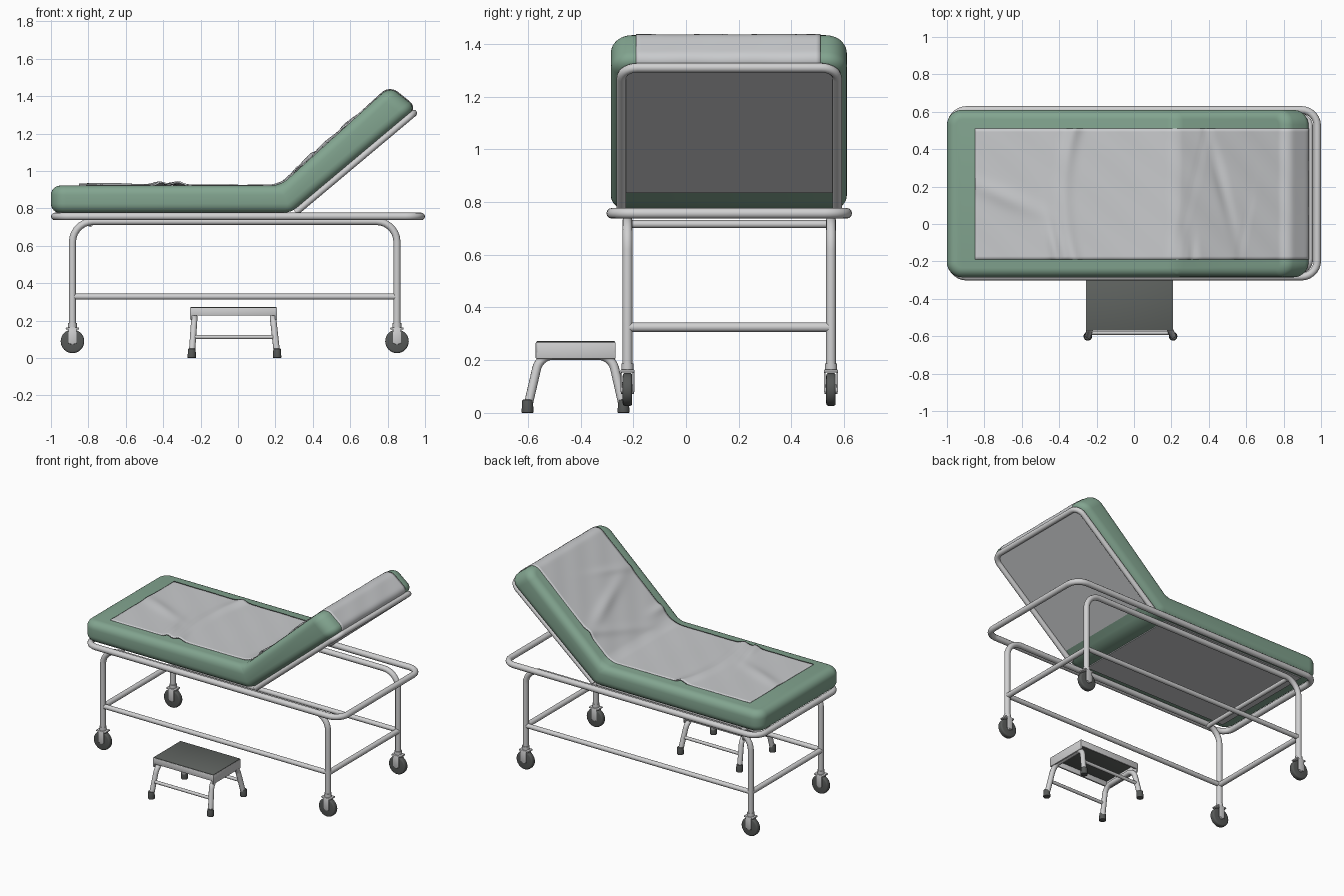
import bpy, bmesh, math
from mathutils import Vector, Matrix

if "Cube" in bpy.data.objects:
    bpy.data.objects.remove(bpy.data.objects["Cube"])


def mat(name, c):
    m = bpy.data.materials.new(name)
    m.diffuse_color = (*c, 1)
    m.use_nodes = True
    m.node_tree.nodes["Principled BSDF"].inputs["Base Color"].default_value = m.diffuse_color
    return m


GREEN = mat("green vinyl", (0.225, 0.375, 0.278))
SHEET = mat("sheet grey", (0.59, 0.60, 0.615))
METAL = mat("painted metal", (0.63, 0.63, 0.635))
RUBBER = mat("dark rubber", (0.095, 0.10, 0.097))
TREAD = mat("tread grey", (0.115, 0.125, 0.117))


def finish(ob, m, angle=40):
    ob.data.materials.append(m)
    bpy.ops.object.select_all(action='DESELECT')
    ob.select_set(True)
    bpy.context.view_layer.objects.active = ob
    bpy.ops.object.shade_smooth_by_angle(angle=math.radians(angle))
    return ob


def from_bm(name, bm, m, bevel=0, seg=2, angle=40):
    bmesh.ops.recalc_face_normals(bm, faces=bm.faces)
    if bevel:
        edges = [e for e in bm.edges if e.calc_face_angle(0) > 0.5]
        bmesh.ops.bevel(bm, geom=edges, offset=bevel, segments=seg, affect='EDGES', profile=0.5)
    me = bpy.data.meshes.new(name)
    bm.to_mesh(me)
    bm.free()
    ob = bpy.data.objects.new(name, me)
    bpy.context.collection.objects.link(ob)
    return finish(ob, m, angle)


def box(name, lo, hi, m, bevel=0, seg=2, xf=None):
    lo, hi = Vector(lo), Vector(hi)
    bm = bmesh.new()
    bmesh.ops.create_cube(bm, size=1)
    for v in bm.verts:
        v.co = Vector(v.co[i] * (hi - lo)[i] + (lo + hi)[i] / 2 for i in range(3))
    if xf:
        bm.transform(xf)
    return from_bm(name, bm, m, bevel, seg)


def cyl(name, c, r, depth, m, axis='Z', bevel=0, n=24, r2=None):
    bm = bmesh.new()
    bmesh.ops.create_cone(bm, cap_ends=True, segments=n, radius1=r, radius2=r2 or r, depth=depth)
    if bevel:
        rim = [e for e in bm.edges if e.calc_face_angle(0) > 1]
        bmesh.ops.bevel(bm, geom=rim, offset=bevel, segments=3, affect='EDGES', profile=0.5)
    if axis == 'Y':
        bm.transform(Matrix.Rotation(math.pi / 2, 4, 'X'))
    bm.transform(Matrix.Translation(c))
    return from_bm(name, bm, m)


def fillet(pts, r, closed=False, n=7):
    """Round the corners of a polyline."""
    pts = [Vector(p) for p in pts]
    out = []
    for i, p in enumerate(pts):
        if not closed and i in (0, len(pts) - 1):
            out.append(p)
            continue
        a = p + (pts[i - 1] - p).normalized() * r
        b = p + (pts[(i + 1) % len(pts)] - p).normalized() * r
        h1, h2 = a.lerp(p, 0.55), b.lerp(p, 0.55)
        for k in range(n + 1):
            t = k / n
            u = 1 - t
            out.append(a * u**3 + h1 * 3 * u * u * t + h2 * 3 * u * t * t + b * t**3)
    return out


def tube(name, pts, rad, m=METAL, r=0, closed=False):
    if r:
        pts = fillet(pts, r, closed)
    cu = bpy.data.curves.new(name, 'CURVE')
    cu.dimensions = '3D'
    cu.bevel_depth = rad
    cu.bevel_resolution = 4
    cu.use_fill_caps = True
    sp = cu.splines.new('POLY')
    sp.points.add(len(pts) - 1)
    for q, p in zip(sp.points, pts):
        q.co = (*p, 1)
    sp.use_cyclic_u = closed
    ob = bpy.data.objects.new(name, cu)
    bpy.context.collection.objects.link(ob)
    bpy.ops.object.select_all(action='DESELECT')
    ob.select_set(True)
    bpy.context.view_layer.objects.active = ob
    bpy.ops.object.convert(target='MESH')
    ob = bpy.context.view_layer.objects.active
    ob.data.materials.clear()
    return finish(ob, m)


# Backrest frame of reference: s along the slope, t off its underside
A = math.radians(40)
ZB, T = 0.775, 0.147
D, N = Vector((math.cos(A), 0, math.sin(A))), Vector((-math.sin(A), 0, math.cos(A)))
P0 = Vector((0.285, 0, ZB))


def slope(s, t, y=0):
    return P0 + D * s + N * t + Vector((0, y, 0))


Y0, Y1 = -0.285, 0.61
LOW, TOP = slope(0.875, 0), slope(0.838, 0.18)   # raised end, thicker than the bend
BEND = Vector((0.227, 0, ZB + T))

# Mattress: bent profile extruded across, end corners rounded first
prof = [Vector((-1, 0, ZB)), P0, LOW, TOP, BEND, Vector((-1, 0, ZB + T))]
bm = bmesh.new()
ra, rb = [[bm.verts.new((p.x, y, p.z)) for p in prof] for y in (Y0, Y1)]
for i in range(6):
    j = (i + 1) % 6
    bm.faces.new((ra[i], ra[j], rb[j], rb[i]))
for r in (ra, rb):
    bm.faces.new((r[0], r[1], r[4], r[5]))
    bm.faces.new((r[1], r[2], r[3], r[4]))
bmesh.ops.recalc_face_normals(bm, faces=bm.faces)
ends = [bm.edges.get((r[a], r[b])) for r in (ra, rb) for a, b in ((0, 5), (2, 3))]
bmesh.ops.bevel(bm, geom=ends, offset=0.08, segments=8, affect='EDGES', profile=0.5)
from_bm("mattress", bm, GREEN, bevel=0.05, seg=6, angle=50)

# Wrinkled sheet: runs along the top and wraps the raised end
path = fillet([(-0.85, 0, ZB + T), BEND, TOP, LOW, slope(0.79, 0)], 0.05)
pts = []
for a, b in zip(path, path[1:]):
    k = max(1, round((b - a).length / 0.015))
    pts += [a.lerp(b, i / k) for i in range(k)]
pts.append(path[-1])


def ridge(d, w):
    return math.exp(-(d / w) ** 2)


def wrinkle(u, y):
    v = (y - 0.16) / 0.35
    h = 0.018 * ridge(u - 0.48 - 0.05 * v * v, 0.035) * (0.5 + 0.5 * v * v)
    h += 0.018 * ridge(u - 0.36 + 0.08 * v, 0.03) * ridge(v + 0.9, 0.5)
    h += 0.010 * ridge(v + 0.1 + 1.2 * (u - 0.2), 0.13) * ridge(u - 0.15, 0.2)
    h += 0.014 * ridge(u - 1.18 - 0.12 * v, 0.035) * (0.6 + 0.4 * v)
    h += 0.014 * ridge(u - 1.20, 0.03) * ridge(v + 1, 0.3)
    h += 0.012 * ridge(u - 1.42 + 0.12 * v, 0.04) * ridge(v - 0.1, 0.7)
    h += 0.010 * ridge(u - 1.62 - 0.1 * v, 0.03) * ridge(v + 0.6, 0.5)
    return h + 0.0015 * math.sin(17 * u + 4 * v) * math.sin(5 * v + 6 * u)


bm = bmesh.new()
rows, u, M = [], 0, 40
for i, p in enumerate(pts):
    tan = (pts[min(i + 1, len(pts) - 1)] - pts[max(i - 1, 0)]).normalized()
    nor = Vector((-tan.z, 0, tan.x))
    if i:
        u += (p - pts[i - 1]).length
    row = []
    for j in range(M + 1):
        y = -0.19 + 0.70 * j / M
        row.append(bm.verts.new(p + nor * (0.004 + wrinkle(u, y)) + Vector((0, y, 0))))
    rows.append(row)
for a, b in zip(rows, rows[1:]):
    for j in range(M):
        bm.faces.new((a[j], b[j], b[j + 1], a[j + 1]))
sheet = from_bm("sheet", bm, SHEET, angle=60)
# the thickness goes down into the mattress
flip = 1 if sheet.data.polygons[0].normal.z > 0 else -1
so = sheet.modifiers.new("thickness", 'SOLIDIFY')
so.thickness, so.offset = 0.008, -flip

# Underside panels
box("base_panel", (-0.91, -0.22, 0.769), (0.2, 0.545, 0.777), SHEET)
rot = Matrix.Translation(P0) @ Matrix.Rotation(-A, 4, 'Y')
box("backrest_panel", (0.1, -0.235, -0.006), (0.83, 0.56, 0.002), SHEET, xf=rot)

# Backrest tube
tube("backrest_tube", [slope(0.02, -0.012, -0.245), slope(0.845, -0.012, -0.245),
                       slope(0.845, -0.012, 0.573), slope(0.02, -0.012, 0.573)], 0.018, r=0.06)

# Upper rail loop
tube("bed_rail", [(-0.98, -0.282, 0.757), (0.98, -0.282, 0.757), (0.98, 0.61, 0.757), (-0.98, 0.61, 0.757)],
     0.02, r=0.085, closed=True)

# Leg frames, stretchers, casters
XL, XR, YF, YB = -0.885, 0.85, -0.222, 0.55
for side, y in (("front", YF), ("back", YB)):
    tube(side + "_leg_frame", [(XL, y, 0.165), (XL, y, 0.73), (XR, y, 0.73), (XR, y, 0.165)], 0.019, r=0.11)
    tube(side + "_stretcher", [(XL, y, 0.328), (XR, y, 0.328)], 0.016)
    for end, x in (("foot", XL), ("head", XR)):
        n = f"{side}_{end}_caster"
        cyl(n + "_wheel", (x, y, 0.089), 0.063, 0.036, RUBBER, 'Y', bevel=0.01, n=32)
        cyl(n + "_hub", (x, y, 0.089), 0.018, 0.05, METAL, 'Y', bevel=0.004)
        cyl(n + "_collar", (x, y, 0.172), 0.023, 0.03, METAL)
        box(n + "_crown", (x - 0.036, y - 0.027, 0.153), (x + 0.036, y + 0.027, 0.164), METAL, 0.004)
        for k in (-1, 1):
            box(n + "_fork", (x - 0.022, y + k * 0.0235 - 0.0035, 0.078),
                (x + 0.022, y + k * 0.0235 + 0.0035, 0.16), METAL, 0.003)
for end, x in (("foot", XL), ("head", XR)):
    tube(end + "_lower_crossbar", [(x, YF, 0.325), (x, YB, 0.325)], 0.018)
tube("foot_upper_crossbar", [(-0.79, YF, 0.716), (-0.79, YB, 0.716)], 0.015)

# Step stool
SX0, SX1, SY0, SY1 = -0.257, 0.209, -0.57, -0.267
box("step_tread", (SX0 + 0.002, SY0 + 0.002, 0.262), (SX1 - 0.002, SY1 - 0.002, 0.272), TREAD, 0.003)
w = 0.012
for n, lo, hi, z in (("front", (SX0, SY0), (SX1, SY0 + w), 0.226), ("back", (SX0, SY1 - w), (SX1, SY1), 0.226),
                     ("left", (SX0, SY0), (SX0 + w, SY1), 0.205), ("right", (SX1 - w, SY0), (SX1, SY1), 0.205)):
    box("step_rim_" + n, (*lo, z), (*hi, 0.269), METAL, 0.004)
for n, xt, xf in (("left", -0.233, -0.247), ("right", 0.187, 0.209)):
    tube(f"step_{n}_legs", [(xf, -0.601, 0.02), (xt, -0.555, 0.218), (xt, -0.282, 0.218), (xf, -0.237, 0.02)],
         0.017, r=0.05)
    for y in (-0.601, -0.237):
        cyl(f"step_{n}_foot", (xf, y, 0.025), 0.023, 0.05, RUBBER, bevel=0.004, r2=0.020)
for n, y in (("front", -0.582), ("back", -0.257)):
    tube(f"step_{n}_bar", [(-0.24, y, 0.112), (0.2, y, 0.112)], 0.011)
